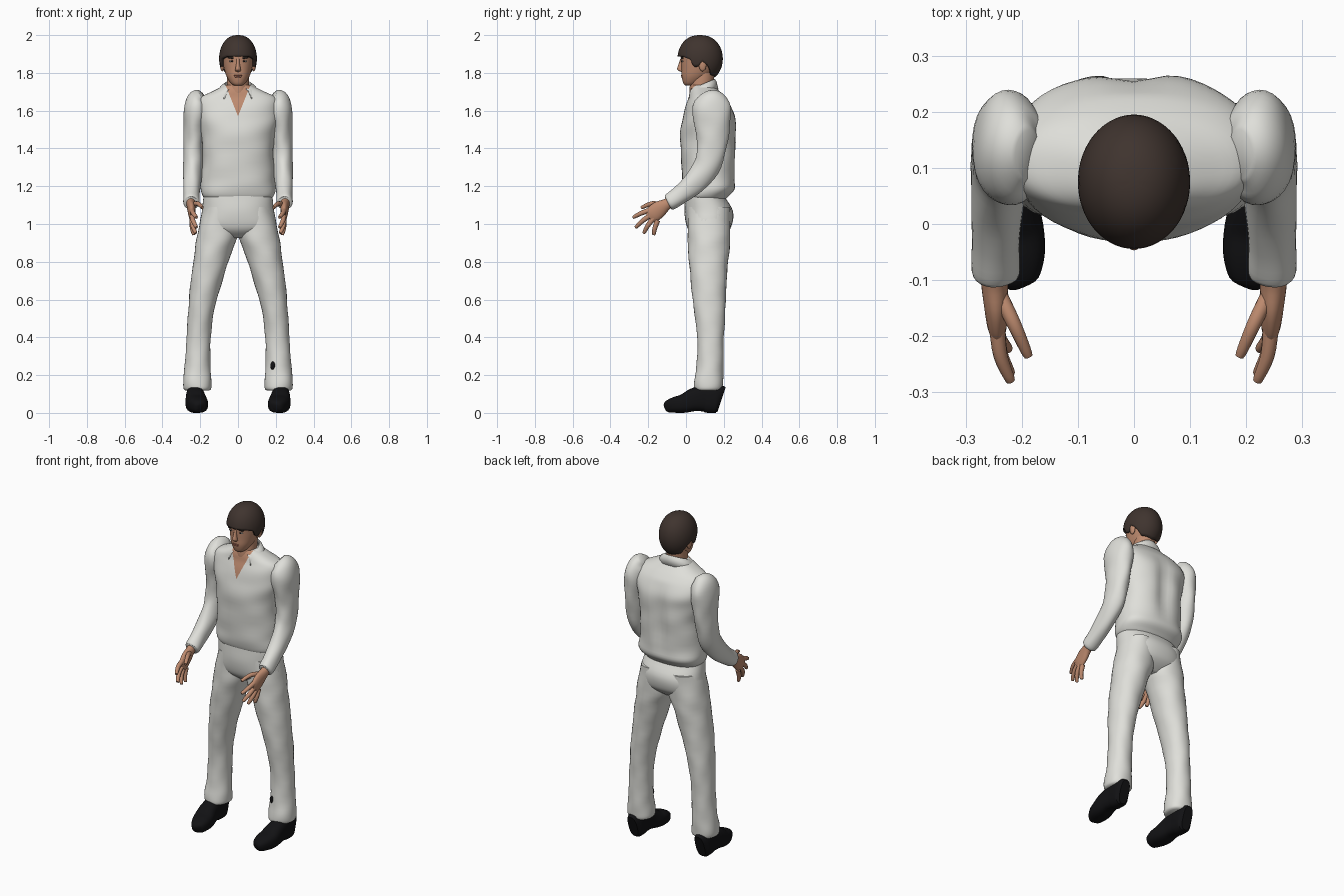
import bpy, bmesh, math
from mathutils import Vector

if "Cube" in bpy.data.objects:
    bpy.data.objects.remove(bpy.data.objects["Cube"])


def material(name, rgb):
    m = bpy.data.materials.new(name)
    m.diffuse_color = (*rgb, 1)
    m.use_nodes = True
    m.node_tree.nodes["Principled BSDF"].inputs["Base Color"].default_value = m.diffuse_color
    return m


WHITE = material("white cloth", (0.74, 0.74, 0.70))
SKIN = material("skin", (0.52, 0.26, 0.16))
HAIR = material("dark brown hair", (0.05, 0.034, 0.028))
BLACK = material("black leather", (0.006, 0.006, 0.007))
LIPS = material("lips", (0.36, 0.13, 0.09))
EYE = material("eye white", (0.55, 0.5, 0.45))


def finish(bm, name, mats, mirror=False, thick=0, angle=50):
    bmesh.ops.recalc_face_normals(bm, faces=bm.faces[:])
    me = bpy.data.meshes.new(name)
    bm.to_mesh(me)
    bm.free()
    ob = bpy.data.objects.new(name, me)
    bpy.context.collection.objects.link(ob)
    for m in mats:
        me.materials.append(m)
    bpy.ops.object.select_all(action='DESELECT')
    ob.select_set(True)
    bpy.context.view_layer.objects.active = ob
    bpy.ops.object.shade_smooth_by_angle(angle=math.radians(angle))
    if thick:
        ob.modifiers.new("thickness", 'SOLIDIFY').thickness = thick
    if mirror:
        ob.modifiers.new("mirror", 'MIRROR')
        ob.modifiers["mirror"].use_mirror_merge = False
    return ob


def spline(pts, k):
    """Catmull-Rom through sections (x, y, z, rx, ry)."""
    out = []
    for i in range(len(pts) - 1):
        a, b, c, d = (pts[min(max(j, 0), len(pts) - 1)] for j in (i - 1, i, i + 1, i + 2))
        for s in range(k):
            t = s / k
            out.append([0.5 * (2 * q + (r - p) * t + (2 * p - 5 * q + 4 * r - u) * t * t
                        + (3 * q - p - 3 * r + u) * t ** 3) for p, q, r, u in zip(a, b, c, d)])
    return out + [list(pts[-1])]


def loft(pts, n=32, k=4, power=2.0, follow=False, wrinkle=0.0, floor=None):
    """Closed skin over elliptical sections, level or following the path."""
    secs = spline(pts, k)
    bm = bmesh.new()
    rings = []
    for i, (x, y, z, rx, ry) in enumerate(secs):
        u, v = Vector((1, 0, 0)), Vector((0, 1, 0))
        if follow:
            t = (Vector(secs[min(i + 1, len(secs) - 1)][:3]) - Vector(secs[max(i - 1, 0)][:3])).normalized()
            u = (u - t * u.dot(t)).normalized()
            v = t.cross(u)
        ring = []
        for j in range(n):
            a = 2 * math.pi * j / n
            c, s = math.cos(a), math.sin(a)
            w = 1 + wrinkle * (math.sin(4 * a + 31 * z) + math.sin(3 * a - 47 * z))
            p = Vector((x, y, z)) + u * (max(rx, .002) * w * math.copysign(abs(c) ** (2 / power), c)) \
                + v * (max(ry, .002) * w * math.copysign(abs(s) ** (2 / power), s))
            if floor is not None:
                p.z = max(p.z, floor)
            ring.append(bm.verts.new(p))
        rings.append(ring)
    for r, q in zip(rings, rings[1:]):
        for j in range(n):
            bm.faces.new((r[j], r[(j + 1) % n], q[(j + 1) % n], q[j]))
    bm.faces.new(rings[0])
    bm.faces.new(rings[-1])
    return bm


def blob(name, mat, loc, size, mirror=False, tilt=0):
    bm = bmesh.new()
    bmesh.ops.create_uvsphere(bm, u_segments=16, v_segments=10, radius=1)
    ct, st = math.cos(tilt), math.sin(tilt)
    for v in bm.verts:
        x, y, z = (v.co[i] * size[i] for i in range(3))
        v.co = Vector((x * ct - z * st, y, x * st + z * ct)) + Vector(loc)
    return finish(bm, name, [mat], mirror)


# Shirt body, with spine hollow and open V neck
bm = loft([(0, .11, 1.13, .168, .098), (0, .11, 1.147, .188, .115), (0, .122, 1.185, .2, .137),
           (0, .12, 1.25, .194, .14), (0, .12, 1.4, .188, .149), (0, .12, 1.5, .203, .149),
           (0, .124, 1.57, .218, .14), (0, .118, 1.63, .222, .118), (0, .11, 1.67, .2, .096),
           (0, .1, 1.70, .14, .08), (0, .09, 1.735, .07, .06)],
          n=56, power=2.35, wrinkle=.008)
for v in bm.verts:
    if v.co.y > .15 and 1.2 < v.co.z < 1.64:
        v.co.y -= .022 * math.exp(-(v.co.x / .045) ** 2) * math.sin((v.co.z - 1.2) / .44 * math.pi)
for side in (1, -1):
    fs = [f for f in bm.faces if f.calc_center_median().y < .07 and f.calc_center_median().z > 1.52]
    geom = list({g for f in fs for g in [f, *f.edges, *f.verts]})
    bmesh.ops.bisect_plane(bm, geom=geom, plane_co=(0, 0, 1.57), plane_no=(side, 0, -.4))
for f in bm.faces:
    c = f.calc_center_median()
    f.material_index = int(c.y < .07 and abs(c.x) < .4 * (c.z - 1.57))
finish(bm, "shirt_body", [WHITE, SKIN])

# Collar: strip around the neck, open at the front
bm = bmesh.new()
rows = []
for i in range(33):
    a = math.radians(-142 + 284 * i / 32)
    f = (1 - math.cos(a)) / 2
    row = []
    for r, ry, zb, zf in ((.066, .066, 1.745, 1.695), (.07, .07, 1.768, 1.71),
                          (.092, .078, 1.755, 1.70), (.118, .088, 1.715, 1.655)):
        row.append(bm.verts.new((r * math.sin(a), .083 + ry * math.cos(a), zb + (zf - zb) * f)))
    rows.append(row)
for p, q in zip(rows, rows[1:]):
    for j in range(3):
        bm.faces.new((p[j], p[j + 1], q[j + 1], q[j]))
finish(bm, "collar", [WHITE], thick=.006)

# Sleeves
finish(loft([(.19, .125, 1.685, .03, .045), (.21, .13, 1.66, .058, .083), (.223, .135, 1.6, .064, .104),
             (.23, .14, 1.5, .058, .09), (.236, .135, 1.4, .053, .077), (.239, .108, 1.3, .051, .07),
             (.243, .04, 1.215, .047, .06), (.246, -.03, 1.155, .043, .05), (.247, -.083, 1.117, .043, .045),
             (.247, -.094, 1.11, .034, .036)], follow=True, wrinkle=.014),
       "sleeve", [WHITE], mirror=True)

# Trousers: hips and legs
finish(loft([(0, .1, 1.2, .172, .1), (0, .1, 1.15, .182, .104), (0, .12, 1.07, .19, .128),
             (0, .122, 1.0, .2, .122), (0, .12, .96, .168, .1), (0, .12, .925, .07, .055)],
            n=48, power=2.3, wrinkle=.003), "trouser_hips", [WHITE])
finish(loft([(.095, .122, 1.09, .088, .112), (.107, .122, .95, .108, .113), (.132, .12, .85, .097, .108),
             (.166, .12, .7, .084, .095), (.194, .125, .55, .069, .084), (.208, .13, .4, .064, .07),
             (.214, .127, .25, .068, .071), (.216, .12, .17, .075, .077), (.215, .118, .13, .074, .076),
             (.215, .118, .118, .062, .065)], wrinkle=.012, power=2.1),
       "trouser_leg", [WHITE], mirror=True)
blob("trouser_hole", BLACK, (.185, .062, .25), (.014, .007, .022))

# Shoes, lofted from toe to heel
finish(loft([(.2, -.11, .03, .014, .012), (.203, -.1, .033, .034, .03), (.21, -.06, .042, .052, .042),
             (.219, -.01, .05, .058, .05), (.225, .045, .07, .052, .062), (.226, .1, .078, .047, .072),
             (.226, .12, .076, .047, .076), (.226, .165, .076, .045, .076), (.226, .188, .07, .03, .068)],
            n=28, power=2.7, follow=True, floor=0), "shoe", [BLACK], mirror=True)

# Hands
finish(loft([(.249, -.06, 1.13, .026, .03), (.249, -.1, 1.106, .024, .03), (.246, -.14, 1.08, .022, .043),
             (.244, -.175, 1.052, .018, .044), (.242, -.195, 1.035, .012, .035)], n=20, follow=True),
       "palm", [SKIN], mirror=True)
fingers = [("index_finger", (.244, -.185, 1.075), (.238, -.235, 1.058), (.221, -.277, 1.036)),
           ("middle_finger", (.244, -.18, 1.052), (.238, -.228, 1.018), (.221, -.264, .984)),
           ("ring_finger", (.244, -.168, 1.035), (.24, -.202, .992), (.225, -.222, .954)),
           ("little_finger", (.244, -.15, 1.02), (.242, -.165, .978), (.234, -.17, .945)),
           ("thumb", (.24, -.125, 1.1), (.213, -.18, 1.108), (.19, -.232, 1.088))]
for name, a, b, c in fingers:
    e = tuple(q + (q - p) * .06 for p, q in zip(b, c))
    finish(loft([(*a, .014, .014), (*b, .0125, .0125), (*c, .009, .009), (*e, .003, .003)],
                n=12, follow=True), name, [SKIN], mirror=True)

# Neck and head
finish(loft([(0, .075, 1.62, .05, .05), (0, .078, 1.7, .058, .06), (0, .09, 1.8, .058, .062)], n=28),
       "neck", [SKIN])
finish(loft([(0, .022, 1.733, .02, .025), (0, .028, 1.745, .038, .042), (0, .048, 1.78, .06, .071),
             (0, .065, 1.82, .073, .089), (0, .073, 1.86, .08, .099), (0, .077, 1.9, .083, .104),
             (0, .077, 1.95, .07, .086), (0, .077, 1.98, .03, .04)], n=40, power=2.15), "head", [SKIN])
finish(loft([(0, -.022, 1.876, .008, .008), (0, -.027, 1.85, .009, .011), (0, -.03, 1.822, .014, .017),
             (0, -.026, 1.812, .015, .014), (0, -.02, 1.806, .008, .006)], n=16), "nose", [SKIN])
blob("ear", SKIN, (.084, .088, 1.842), (.011, .02, .034), True)
blob("eye", EYE, (.033, -.0185, 1.862), (.014, .005, .005), True)
blob("pupil", BLACK, (.032, -.022, 1.862), (.005, .004, .005), True)
blob("eyebrow", HAIR, (.034, -.0195, 1.879), (.021, .007, .0045), True, .1)
blob("upper_lip", LIPS, (0, -.0215, 1.786), (.023, .006, .0035))
blob("lower_lip", LIPS, (0, -.0205, 1.779), (.019, .006, .004))

# Hair: cap with a hairline that changes round the head (degrees from front, height)
LINE = [(0, 1.888), (40, 1.886), (64, 1.872), (72, 1.832), (84, 1.832), (95, 1.862),
        (110, 1.84), (130, 1.788), (180, 1.776)]


def hairline(d):
    for (a, za), (b, zb) in zip(LINE, LINE[1:]):
        if d <= b:
            return za + (zb - za) * (d - a) / (b - a)
    return LINE[-1][1]


bm = bmesh.new()
top = bm.verts.new((0, .075, 2.0))
cols = []
for i in range(72):
    d = i * 5
    th = math.radians(d)
    end = math.acos((hairline(min(d, 360 - d)) - 1.875) / .125)
    col = []
    for j in range(1, 17):
        ph = end * j / 16
        s = math.sin(ph) ** .87
        col.append(bm.verts.new((.1 * s * math.sin(th), .075 - .12 * s * math.cos(th),
                                 1.875 + .125 * math.cos(ph))))
    cols.append(col)
for i in range(72):
    p, q = cols[i], cols[(i + 1) % 72]
    bm.faces.new((top, p[0], q[0]))
    for j in range(15):
        bm.faces.new((p[j], p[j + 1], q[j + 1], q[j]))
finish(bm, "hair", [HAIR], thick=.014)
